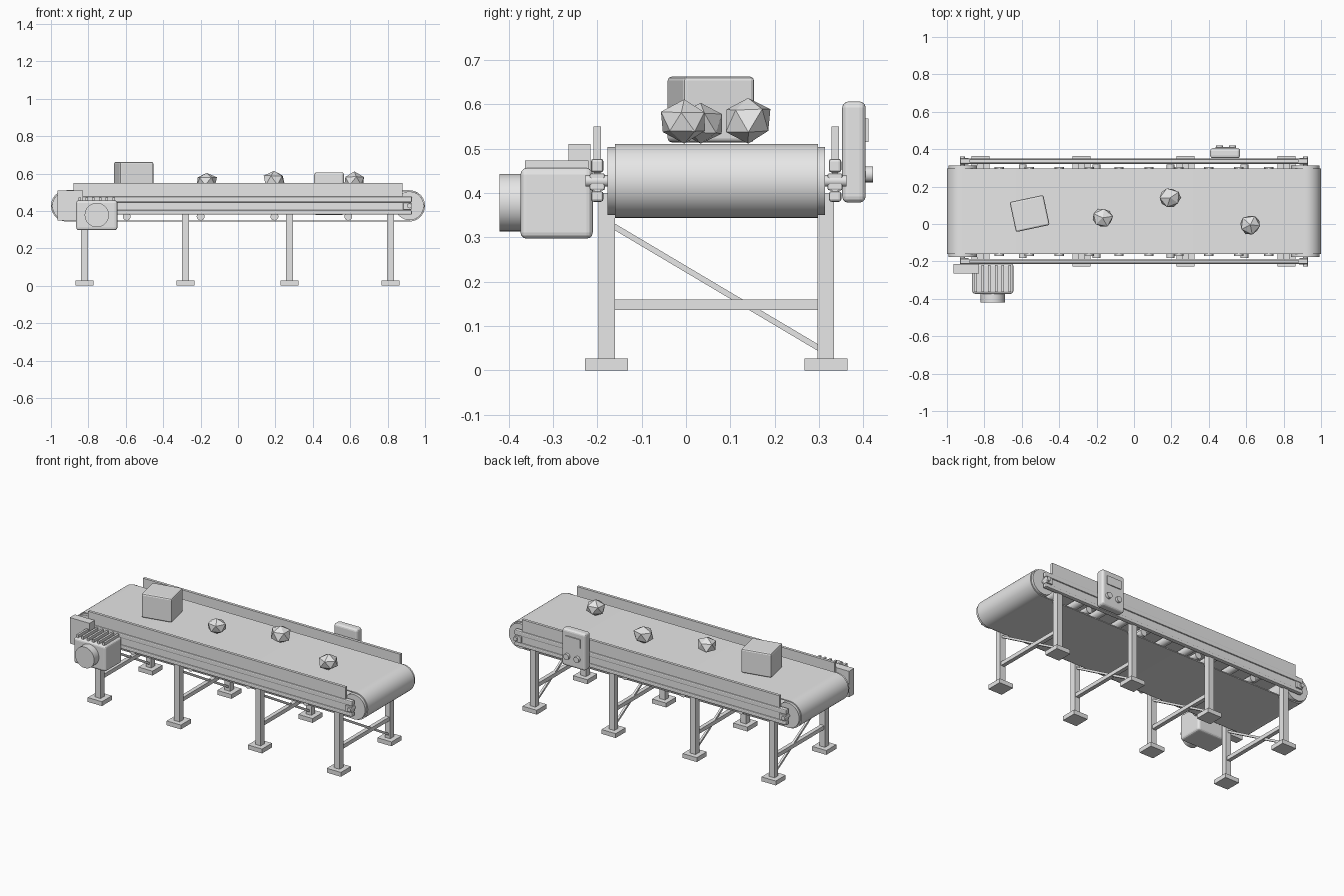
import bpy, bmesh, math, random
from mathutils import Matrix, Vector

random.seed(4)
if "Cube" in bpy.data.objects:
    bpy.data.objects.remove(bpy.data.objects["Cube"])

grey = bpy.data.materials.new("plain_grey")
grey.use_nodes = True
grey.diffuse_color = (0.8, 0.8, 0.8, 1)
grey.node_tree.nodes["Principled BSDF"].inputs["Base Color"].default_value = (0.8, 0.8, 0.8, 1)

MID = 0.068      # centre line of the belt in y
AXLE_Z = 0.427   # height of the drum axles
DRUM_X = 0.9165


def finish(name, bm, bevel=0, segments=2, smooth=False):
    bmesh.ops.recalc_face_normals(bm, faces=bm.faces)
    mesh = bpy.data.meshes.new(name)
    bm.to_mesh(mesh)
    bm.free()
    mesh.materials.append(grey)
    ob = bpy.data.objects.new(name, mesh)
    bpy.context.collection.objects.link(ob)
    if bevel:
        mod = ob.modifiers.new("bevel", "BEVEL")
        mod.width, mod.segments = bevel, segments
    if smooth:
        bpy.ops.object.select_all(action="DESELECT")
        ob.select_set(True)
        bpy.context.view_layer.objects.active = ob
        bpy.ops.object.shade_smooth_by_angle(angle=math.radians(35))
    return ob


def box(name, x, y, z, bevel=0, segments=2):
    """Box from (min, max) ranges."""
    bm = bmesh.new()
    bmesh.ops.create_cube(bm, size=1)
    for v in bm.verts:
        v.co = [r[0] if c < 0 else r[1] for c, r in zip(v.co, (x, y, z))]
    return finish(name, bm, bevel, segments)


def around(c, width):
    return (c - width / 2, c + width / 2)


def cylinder(name, x, z, radius, y, sides=32):
    """Cylinder lying along y."""
    bm = bmesh.new()
    m = Matrix.Translation((x, sum(y) / 2, z)) @ Matrix.Rotation(math.pi / 2, 4, "X")
    bmesh.ops.create_cone(bm, cap_ends=True, segments=sides, radius1=radius,
                          radius2=radius, depth=y[1] - y[0], matrix=m)
    return finish(name, bm, smooth=True)


# Belt: a closed loop with thickness
def loop_points(radius, steps=20):
    pts = []
    for side in (1, -1):
        for i in range(steps + 1):
            a = math.pi * (i / steps - 0.5)
            pts.append((side * (DRUM_X + radius * math.cos(a)), AXLE_Z + side * radius * math.sin(a)))
    return pts


bm = bmesh.new()
rings = [[bm.verts.new((x, y, z)) for x, z in loop_points(r)]
         for r, y in ((0.0835, -0.16), (0.0835, 0.298), (0.077, 0.298), (0.077, -0.16))]
count = len(rings[0])
for a, b in zip(rings, rings[1:] + rings[:1]):
    for i in range(count):
        j = (i + 1) % count
        bm.faces.new((a[i], a[j], b[j], b[i]))
finish("belt", bm, smooth=True)

# Drums, axles and the rollers under the belt
for label, s in (("tail", -1), ("head", 1)):
    x = s * DRUM_X
    cylinder(label + "_drum", x, AXLE_Z, 0.0765, around(MID, 0.49), 48)
    cylinder(label + "_axle", x, AXLE_Z, 0.013, around(MID, 0.588), 20)
for i in range(10):
    cylinder("carry_roller", -0.72 + 0.16 * i, 0.478, 0.025, around(MID, 0.476), 20)
for i in range(4):
    cylinder("return_roller", -0.595 + 0.395 * i, 0.37, 0.021, around(MID, 0.5), 20)

# Side frames: web, two flanges, guard, bearings
for label, s in (("right", -1), ("left", 1)):
    y = MID + s * 0.268
    box(label + "_rail_web", (-0.925, 0.925), around(y, 0.014), (0.385, 0.472))
    box(label + "_rail_top", (-0.93, 0.93), around(y, 0.028), (0.446, 0.477), 0.006)
    box(label + "_rail_bottom", (-0.93, 0.93), around(y, 0.028), (0.38, 0.404), 0.006)
    box(label + "_guard", (-0.88, 0.88), around(y, 0.017), (0.472, 0.55))
    for e in (-1, 1):
        box(label + "_bearing", around(e * 0.905, 0.045), around(y, 0.034), (0.406, 0.444), 0.004)

# Trestles: legs, feet, cross bar and diagonal brace
for x in (-0.82, -0.28, 0.275, 0.815):
    for label, s in (("right", -1), ("left", 1)):
        y = MID + s * 0.247
        box(label + "_leg", around(x, 0.037), around(y, 0.037), (0.02, 0.4))
        box(label + "_foot", around(x, 0.097), around(y, 0.097), (0, 0.027))
    box("cross_bar", around(x, 0.025), (-0.165, 0.3), (0.136, 0.16))
    a, b = Vector((x, -0.163, 0.325)), Vector((x, 0.3, 0.05))
    brace = box("diagonal_brace", around(0, 0.013), around(0, 0.013), around(0, (b - a).length))
    brace.location = (a + b) / 2
    brace.rotation_euler = (math.atan2(a.y - b.y, b.z - a.z), 0, 0)

# Drive motor with cooling fins and gear box
box("motor_body", (-0.865, -0.645), (-0.373, -0.21), (0.297, 0.456), 0.014, 3)
cylinder("motor_cap", -0.755, 0.378, 0.065, (-0.42, -0.36))
for i in range(6):
    box("motor_fin", around(-0.845 + 0.036 * i, 0.013), (-0.363, -0.22), (0.445, 0.473))
box("gear_box", (-0.965, -0.83), (-0.265, -0.215), (0.35, 0.51))

# Control panel
box("control_panel", (0.407, 0.567), (0.352, 0.405), (0.378, 0.606), 0.014, 3)
box("panel_screen", (0.437, 0.537), (0.4, 0.411), (0.515, 0.568))
for x in (0.457, 0.527):
    cylinder("panel_button", x, 0.442, 0.018, (0.4, 0.421), 20)

# Goods on the belt
crate = box("crate", around(0, 0.184), around(0, 0.164), (0, 0.148), 0.009)
crate.location = (-0.558, 0.056, 0.514)
crate.rotation_euler = (0, 0, math.radians(12))
for x, y, height in ((-0.168, 0.033, 0.092), (0.193, 0.14, 0.103), (0.622, -0.004, 0.1)):
    bm = bmesh.new()
    bmesh.ops.create_icosphere(bm, subdivisions=1, radius=1,
                               matrix=Matrix.Rotation(random.uniform(0, 6), 4, "Z"))
    for v in bm.verts:
        v.co *= random.uniform(0.92, 1.08)
    low, high = min(v.co.z for v in bm.verts), max(v.co.z for v in bm.verts)
    for v in bm.verts:
        t = (v.co.z - low) / (high - low)
        v.co = (x + v.co.x * 0.06, y + v.co.y * 0.056, 0.511 + t * height)
    finish("rock", bm)
